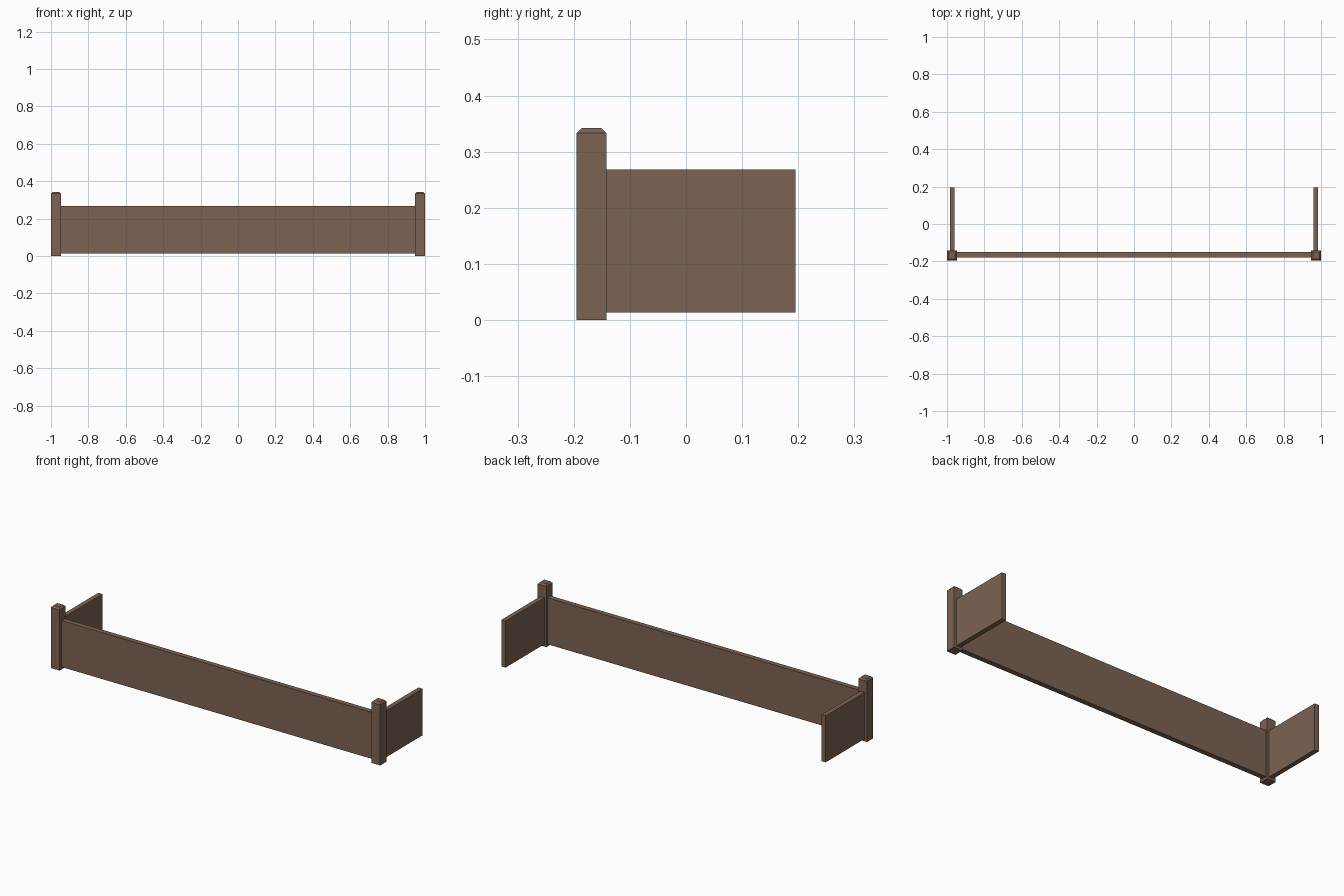
import bpy, bmesh

if "Cube" in bpy.data.objects:
    bpy.data.objects.remove(bpy.data.objects["Cube"])

wood = bpy.data.materials.new("brown_wood")
wood.diffuse_color = (0.2, 0.125, 0.085, 1)
wood.use_nodes = True
wood.node_tree.nodes["Principled BSDF"].inputs["Base Color"].default_value = wood.diffuse_color


def finish(name, bm):
    bmesh.ops.recalc_face_normals(bm, faces=bm.faces)
    me = bpy.data.meshes.new(name)
    bm.to_mesh(me)
    bm.free()
    me.materials.append(wood)
    ob = bpy.data.objects.new(name, me)
    bpy.context.collection.objects.link(ob)


def box(bm, lo, hi):
    verts = bmesh.ops.create_cube(bm, size=1)["verts"]
    for v in verts:
        for i in range(3):
            v.co[i] = lo[i] if v.co[i] < 0 else hi[i]


# Corner post with a shallow pyramid-cut cap
def post(name, cx, cy):
    h = 0.0265
    bm = bmesh.new()
    box(bm, (cx - h, cy - h, 0), (cx + h, cy + h, 0.333))
    top = max(bm.faces, key=lambda f: f.calc_center_median().z)
    bmesh.ops.inset_individual(bm, faces=[top], thickness=0.0125)
    for v in top.verts:
        v.co.z = 0.342
    finish(name, bm)


# Flat board
def board(name, lo, hi):
    bm = bmesh.new()
    box(bm, lo, hi)
    finish(name, bm)


for side, s in (("left", -1), ("right", 1)):
    post(side + "_post", s * 0.9735, -0.1685)
    xs = sorted((s * 0.959, s * 0.985))
    board(side + "_side_board", (xs[0], -0.15, 0.013), (xs[1], 0.195, 0.268))

board("front_board", (-0.955, -0.178, 0.013), (0.955, -0.15, 0.268))
